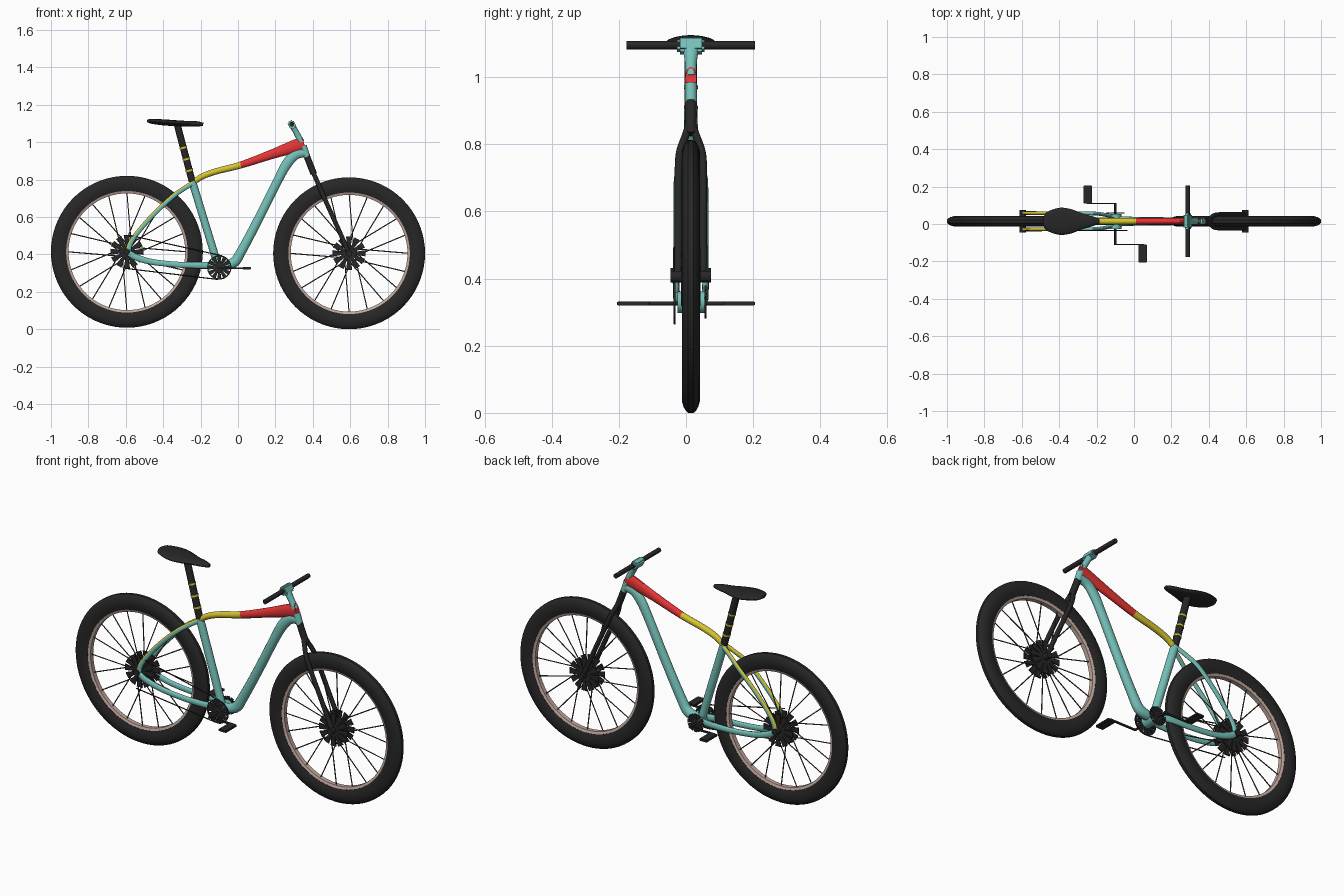
import bpy, bmesh, math
from mathutils import Vector, Matrix

cube = bpy.data.objects.get("Cube")
if cube:
    bpy.data.objects.remove(cube, do_unlink=True)

MID = 0.0145          # y of the bicycle's centre plane
WHEEL_R = 0.406


def material(name, rgb):
    m = bpy.data.materials.new(name)
    m.use_nodes = True
    m.diffuse_color = (*rgb, 1)
    m.node_tree.nodes["Principled BSDF"].inputs["Base Color"].default_value = (*rgb, 1)
    return m


BLACK = material("matt black", (0.02, 0.02, 0.02))
TEAL = material("teal paint", (0.18, 0.53, 0.48))
RED = material("red paint", (0.78, 0.035, 0.035))
YELLOW = material("yellow paint", (0.66, 0.55, 0.03))
RIM = material("pale rim", (0.52, 0.38, 0.33))
SPOKE = material("brown spokes", (0.09, 0.065, 0.055))


def finish(name, bm, *mats, rule=None, angle=40):
    """Turn a bmesh into an object; rule picks the material of each face."""
    bmesh.ops.recalc_face_normals(bm, faces=bm.faces)
    bm.normal_update()
    if rule:
        for f in bm.faces:
            f.material_index = rule(f)
    me = bpy.data.meshes.new(name)
    bm.to_mesh(me)
    bm.free()
    for m in mats:
        me.materials.append(m)
    ob = bpy.data.objects.new(name, me)
    bpy.context.collection.objects.link(ob)
    bpy.ops.object.select_all(action='DESELECT')
    ob.select_set(True)
    bpy.context.view_layer.objects.active = ob
    bpy.ops.object.shade_smooth_by_angle(angle=math.radians(angle))
    return ob


def add_rod(bm, a, b, r, sides=16):
    a, b = Vector(a), Vector(b)
    d = b - a
    mat = Matrix.Translation((a + b) / 2) @ d.to_track_quat('Z', 'Y').to_matrix().to_4x4()
    bmesh.ops.create_cone(bm, cap_ends=True, segments=sides, radius1=r, radius2=r,
                          depth=d.length, matrix=mat)


def rod(name, a, b, r, mat):
    bm = bmesh.new()
    add_rod(bm, a, b, r)
    return finish(name, bm, mat)


def box(name, centre, size, mat, tilt=0.0, bevel=0.0):
    bm = bmesh.new()
    bmesh.ops.create_cube(bm, size=1, matrix=Matrix.LocRotScale(
        Vector(centre), Matrix.Rotation(tilt, 3, 'Y').to_quaternion(), Vector(size)))
    if bevel:
        bmesh.ops.bevel(bm, geom=bm.edges[:], offset=bevel, segments=2, affect='EDGES')
    return finish(name, bm, mat)


def sweep(name, pts, *mats, rule=None, sides=14, steps=6):
    """Oval tube through points (x, y, z, half width, half height)."""
    p = [Vector(q) for q in pts]
    p = [p[0] * 2 - p[1]] + p + [p[-1] * 2 - p[-2]]
    path = []
    for i in range(1, len(p) - 2):
        a, b, c, d = p[i - 1:i + 3]
        for s in range(steps):
            t = s / steps
            path.append(0.5 * (2 * b + (c - a) * t + (2 * a - 5 * b + 4 * c - d) * t ** 2
                               + (3 * b - a - 3 * c + d) * t ** 3))
    path.append(p[-2])
    pos = [Vector(q[:3]) for q in path]
    bm, rings = bmesh.new(), []
    for i, q in enumerate(path):
        tan = (pos[min(i + 1, len(pos) - 1)] - pos[max(i - 1, 0)]).normalized()
        up = tan.cross(Vector((0, 1, 0))).normalized()
        side = up.cross(tan)
        rings.append([bm.verts.new(pos[i] + side * q[3] * math.cos(k) + up * q[4] * math.sin(k))
                      for k in (math.tau * j / sides for j in range(sides))])
    for r0, r1 in zip(rings, rings[1:]):
        for j in range(sides):
            k = (j + 1) % sides
            bm.faces.new((r0[j], r0[k], r1[k], r1[j]))
    bm.faces.new(rings[0])
    bm.faces.new(rings[-1])
    return finish(name, bm, *mats, rule=rule)


def lathe(name, profile, centre, mat, steps=72):
    """Closed (radius, y) profile turned around the wheel axle."""
    bm = bmesh.new()
    rings = [[bm.verts.new((centre[0] + r * math.cos(a), centre[1] + y, centre[2] + r * math.sin(a)))
              for r, y in profile] for a in (math.tau * i / steps for i in range(steps))]
    n = len(profile)
    for i in range(steps):
        r0, r1 = rings[i], rings[(i + 1) % steps]
        for j in range(n):
            k = (j + 1) % n
            bm.faces.new((r0[j], r0[k], r1[k], r1[j]))
    return finish(name, bm, mat)


def bladed_disc(name, centre, r, count=12, thick=0.006, ring=False):
    """Solid core with wedge blades and open gaps between them."""
    c, bm = Vector(centre), bmesh.new()
    half = Vector((0, thick / 2, 0))
    add_rod(bm, c - half, c + half, r * 0.38, 20)
    for i in range(count):
        a = math.tau * i / count
        w = math.pi / count
        flat = [Vector((rr * math.cos(a + s), 0, rr * math.sin(a + s)))
                for rr, s in ((r * .3, -w), (r, -w * .72), (r, w * .72), (r * .3, w))]
        lo, hi = [[bm.verts.new(c + v + o) for v in flat] for o in (-half, half)]
        bm.faces.new(lo)
        bm.faces.new(hi)
        for j in range(4):
            k = (j + 1) % 4
            bm.faces.new((lo[j], lo[k], hi[k], hi[j]))
    finish(name, bm, BLACK, angle=20)
    if ring:
        h = thick / 2
        lathe(name + "_rim", [(r - .006, -h), (r, -h), (r, h), (r - .006, h)], c, BLACK, 40)


# Wheels: tyre, rim, spokes, hub and bladed discs
half_tyre = [(.325, .018), (.345, .025), (.37, .027), (.388, .022), (.400, .015), (WHEEL_R, .008)]
tyre = half_tyre + [(r, -y) for r, y in reversed(half_tyre)]
rim = [(.312, -.012), (.33, -.019), (.33, .019), (.312, .012)]
REAR, FRONT = Vector((-.594, MID, .414)), Vector((.594, MID, WHEEL_R))
for label, c in (("rear", REAR), ("front", FRONT)):
    lathe(label + "_tyre", tyre, c, BLACK)
    lathe(label + "_rim", rim, c, RIM)
    bm = bmesh.new()
    for i in range(20):
        a, s = math.tau * i / 20, (-1) ** i
        inner = Vector((.03 * math.cos(a + s), s * .018, .03 * math.sin(a + s)))
        add_rod(bm, c + inner, c + Vector((.318 * math.cos(a), 0, .318 * math.sin(a))), .003, 6)
    finish(label + "_spokes", bm, SPOKE)
    rod(label + "_hub", c - Vector((0, .06, 0)), c + Vector((0, .06, 0)), .017, BLACK)
    for side, s in (("right", -1), ("left", 1)):
        bladed_disc(f"{label}_{side}_disc", c + Vector((0, s * .026, 0)), .09)

# Frame
sweep("top_tube", [(-.25, MID, .772, .014, .014), (-.2, MID, .812, .016, .016),
                   (-.12, MID, .843, .017, .017), (.015, MID, .878, .017, .019),
                   (.18, MID, .935, .0175, .026), (.29, MID, .973, .0175, .035),
                   (.354, MID, .992, .0175, .041)],
      YELLOW, RED, rule=lambda f: int(f.calc_center_median().x > .015))
sweep("down_tube", [(.362, MID, .945, .018, .024), (.31, MID, .934, .018, .027),
                    (.265, MID, .89, .02, .028), (.215, MID, .80, .021, .025),
                    (.115, MID, .60, .022, .025), (.02, MID, .42, .023, .026),
                    (-.025, MID, .355, .025, .028), (-.1, MID, .335, .028, .022)], TEAL)
rod("head_tube", (.368, MID, .922), (.35, MID, .98), .018, TEAL)
rod("seat_tube", (-.243, MID, .785), (-.11, MID, .35), .021, TEAL)
rod("bottom_bracket", (-.1, MID - .04, .33), (-.1, MID + .04, .33), .032, TEAL)


def upper_face(f):
    return int(f.normal.dot(Vector((-.75, 0, .65))) > .2)


for side, s in (("right", -1), ("left", 1)):
    sweep(side + "_seat_stay",
          [(x, MID + s * o, z, .009, h) for x, o, z, h in
           ((-.235, .008, .785, .013), (-.30, .026, .745, .013), (-.36, .041, .70, .013),
            (-.45, .043, .615, .013), (-.53, .043, .525, .013), (-.575, .044, .46, .014),
            (-.59, .044, .405, .016))], TEAL, YELLOW, rule=upper_face)
    sweep(side + "_chain_stay",
          [(x, MID + s * o, z, .010, h) for x, o, z, h in
           ((-.10, .022, .34, .02), (-.19, .04, .342, .018), (-.32, .043, .345, .016),
            (-.46, .043, .36, .016), (-.55, .044, .387, .018), (-.60, .044, .42, .015))], TEAL)
    # Fork legs splay from the steerer to both ends of the front hub
    sweep(side + "_fork_leg",
          [(x, MID + s * o, z, .0115, .0125) for x, o, z in
           ((.395, .006, .855), (.408, .016, .825), (.43, .033, .775), (.46, .037, .705),
            (.53, .037, .55), (.592, .038, .41))], BLACK)
rod("fork_steerer", (.366, MID, .93), (.405, MID, .83), .0175, BLACK)

# Stem and handlebar
sweep("stem", [(.34, MID, 1.0, .0175, .017), (.315, MID, 1.045, .018, .016),
               (.288, MID, 1.095, .026, .016)], TEAL)
box("stem_clamp", (.288, MID, 1.093), (.036, .082, .046), TEAL, tilt=-.45, bevel=.008)
rod("handlebar", (.288, -.177, 1.095), (.288, .206, 1.095), .0125, BLACK)

# Seat post with bands, and saddle
post_top, post_foot = Vector((-.325, MID, 1.095)), Vector((-.245, MID, .79))
rod("seat_post", post_top, post_foot, .0185, BLACK)
axis = (post_foot - post_top).normalized()
for i, t in enumerate((.41, .61, .81)):
    p = post_top.lerp(post_foot, t)
    rod(f"post_band_{i + 1}", p - axis * .005, p + axis * .005, .0205, YELLOW)
sweep("saddle", [(-.486, MID, 1.113, .02, .006), (-.465, MID, 1.112, .05, .013),
                 (-.40, MID, 1.106, .072, .016), (-.34, MID, 1.102, .066, .016),
                 (-.28, MID, 1.099, .044, .015), (-.22, MID, 1.098, .026, .014),
                 (-.186, MID, 1.095, .012, .009)], BLACK, sides=20)

# Drive: chainring, chain, cranks and pedals
bladed_disc("chainring", (-.1, -.034, .33), .065, ring=True)
bladed_disc("left_crank_guard", (-.1, .058, .33), .05)
rod("upper_chain", (-.58, -.034, .502), (-.087, -.034, .393), .003, BLACK)
rod("lower_chain", (-.60, -.034, .325), (-.108, -.034, .266), .003, BLACK)
rod("crank_axle", (-.1, -.112, .326), (-.1, .112, .326), .006, BLACK)
for side, s in (("right", -1), ("left", 1)):
    tip = -.1 - s * .147
    box(side + "_crank_arm", (-.1 - s * .075, s * .11, .326), (.155, .007, .010), BLACK)
    box(side + "_pedal", (tip, s * .157, .326), (.046, .096, .012), BLACK, bevel=.002)
